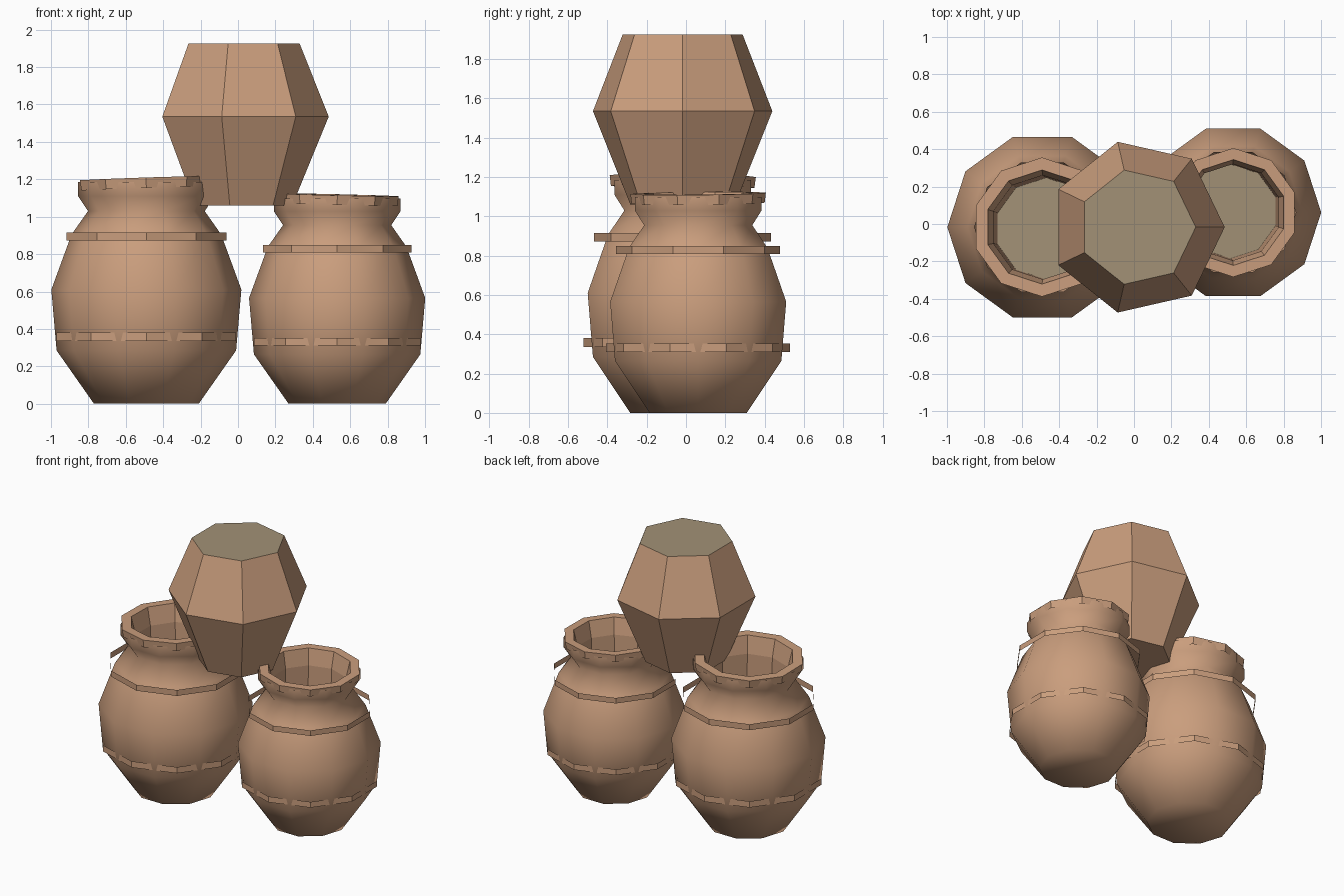
import bpy
import bmesh
import math
from mathutils import Matrix, Vector

if "Cube" in bpy.data.objects:
    bpy.data.objects.remove(bpy.data.objects["Cube"], do_unlink=True)


def make_material(name, colour):
    mat = bpy.data.materials.new(name)
    mat.use_nodes = True
    mat.diffuse_color = (*colour, 1)
    mat.node_tree.nodes["Principled BSDF"].inputs["Base Color"].default_value = (*colour, 1)
    return mat


clay = make_material("terracotta clay", (0.59, 0.34, 0.205))
khaki = make_material("khaki fill", (0.36, 0.285, 0.18))


def lathe(name, profile, sides, centre, scale=1, turn=0.0, cap_start=False,
          cap_end=False, end_khaki=False, smooth=False, tilt=0.0):
    """Revolve (radius, height) points into a faceted shell."""
    bm = bmesh.new()
    rings = []
    for r, z in profile:
        ring = []
        for i in range(sides):
            a = turn + math.tau * i / sides
            ring.append(bm.verts.new((r * math.cos(a), r * math.sin(a), z)))
        rings.append(ring)
    for low, high in zip(rings, rings[1:]):
        for i in range(sides):
            j = (i + 1) % sides
            bm.faces.new((low[i], low[j], high[j], high[i]))
    if cap_start:
        bm.faces.new(rings[0][::-1])
    if cap_end:
        face = bm.faces.new(rings[-1])
        face.material_index = 1 if end_khaki else 0
    if tilt:
        top = Vector((0, 0, profile[0][1]))
        bmesh.ops.rotate(bm, verts=bm.verts, cent=top,
                         matrix=Matrix.Rotation(tilt, 3, Vector((0.4, 1, 0))))
    bmesh.ops.scale(bm, verts=bm.verts, vec=(scale,) * 3)
    bmesh.ops.translate(bm, verts=bm.verts, vec=(*centre, 0))
    mesh = bpy.data.meshes.new(name)
    bm.to_mesh(mesh)
    bm.free()
    mesh.materials.append(clay)
    mesh.materials.append(khaki)
    obj = bpy.data.objects.new(name, mesh)
    bpy.context.collection.objects.link(obj)
    if smooth:
        bpy.ops.object.select_all(action="DESELECT")
        obj.select_set(True)
        bpy.context.view_layer.objects.active = obj
        bpy.ops.object.shade_smooth_by_angle(angle=math.radians(75))
    return obj


def open_jar(label, centre, scale, tilt):
    half = math.pi / 10
    # Rounded belly, narrow neck and flared lip
    lathe(label + "_body",
          [(0.28, 0), (0.48, 0.285), (0.508, 0.61), (0.4, 0.905),
           (0.312, 1.03), (0.365, 1.11), (0.365, 1.185)],
          10, centre, scale, cap_start=True, smooth=True)
    # Faceted rim, inner wall and floor
    lathe(label + "_rim_and_lining",
          [(0.365, 1.15), (0.372, 1.205), (0.305, 1.205), (0.278, 1.08), (0.272, 0.55)],
          10, centre, scale, turn=half, cap_end=True, end_khaki=True, tilt=tilt)
    # Two thin hoops around the belly
    for part, r, low, high in (("upper", 0.45, 0.872, 0.915),
                               ("lower", 0.505, 0.335, 0.38)):
        lathe(label + "_" + part + "_band", [(r, low), (r, high)],
              10, centre, scale, turn=half)


open_jar("large_jar", (-0.49, -0.017), 1.0, math.radians(-2))
open_jar("small_jar", (0.53, 0.062), 0.927, math.radians(1.5))

# Closed seven-sided jar resting on top
lathe("top_jar", [(0.273, 1.06), (0.468, 1.535), (0.313, 1.925)],
      7, (0.017, -0.017), cap_start=True, cap_end=True, end_khaki=True)
